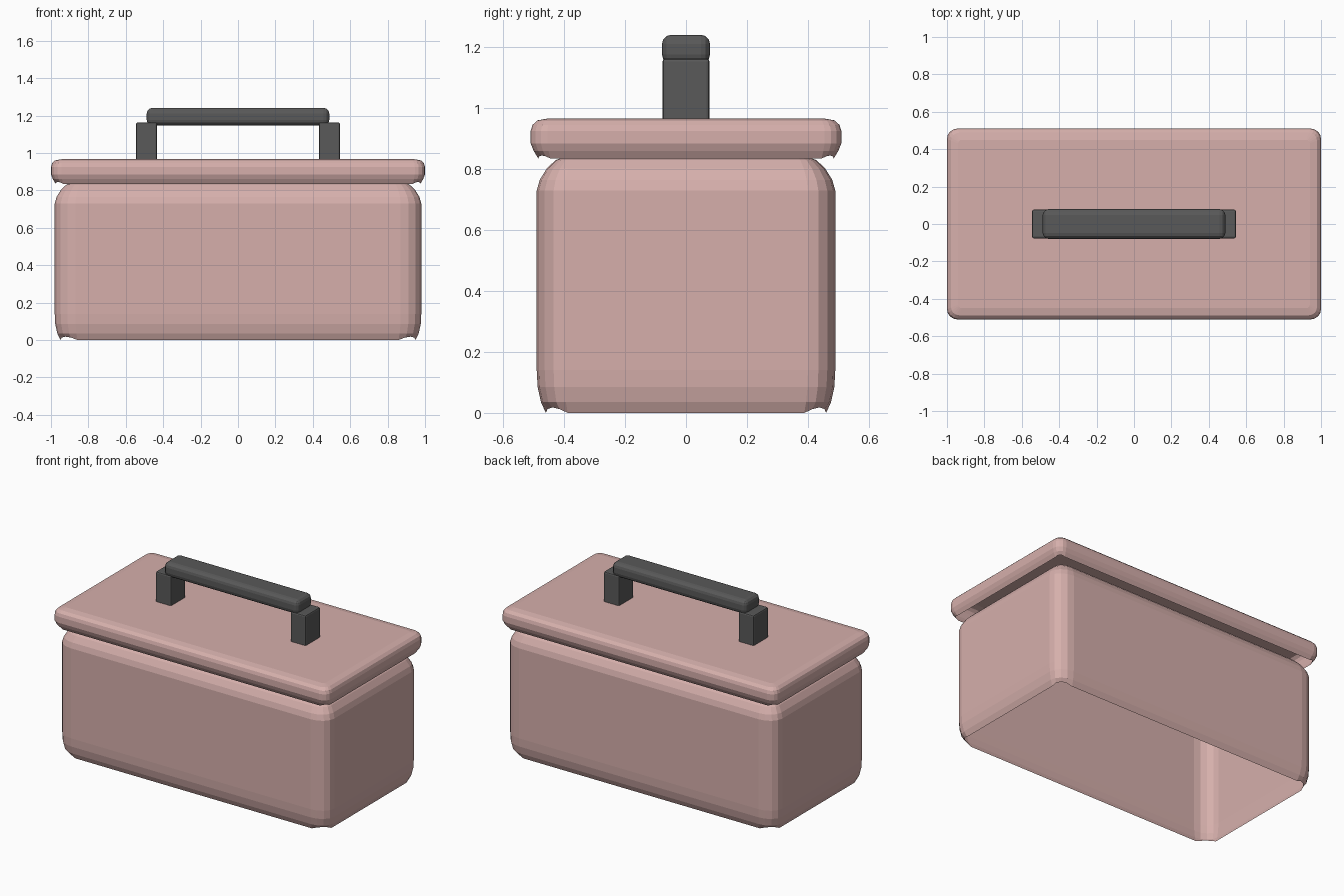
import bpy, bmesh, math

if "Cube" in bpy.data.objects:
    bpy.data.objects.remove(bpy.data.objects["Cube"])


def material(name, rgb):
    m = bpy.data.materials.new(name)
    m.diffuse_color = (*rgb, 1)
    m.use_nodes = True
    m.node_tree.nodes["Principled BSDF"].inputs["Base Color"].default_value = m.diffuse_color
    return m


PINK = material("pink", (0.67, 0.43, 0.41))
DARK = material("dark grey", (0.1, 0.1, 0.1))


def finish(bm, name, mat):
    bmesh.ops.recalc_face_normals(bm, faces=bm.faces)
    mesh = bpy.data.meshes.new(name)
    bm.to_mesh(mesh)
    bm.free()
    ob = bpy.data.objects.new(name, mesh)
    mesh.materials.append(mat)
    bpy.context.collection.objects.link(ob)
    return ob


def shell(name, hx, hy, rx, ry, profile, lift, segs=4):
    """Rounded-rectangle rings (inset, z), open below and capped on top."""
    bm = bmesh.new()
    rings = []
    for k, (inset, z) in enumerate(profile):
        ring = []
        cx, cy = hx - rx - inset * 0.4, hy - ry - inset * 0.4
        ax, ay = rx - inset * 0.6, ry - inset * 0.6
        for q in range(4):
            sx, sy = [(1, 1), (-1, 1), (-1, -1), (1, -1)][q]
            for i in range(segs + 1):
                a = math.pi / 2 * (q + i / segs)
                up = lift * abs(math.sin(2 * a)) if k == 0 else 0
                ring.append(bm.verts.new((sx * cx + ax * math.cos(a),
                                          sy * cy + ay * math.sin(a), z + up)))
        rings.append(ring)
    for lo, hi in zip(rings, rings[1:]):
        for i in range(len(lo)):
            j = (i + 1) % len(lo)
            bm.faces.new((lo[i], lo[j], hi[j], hi[i]))
    bm.faces.new(rings[-1])
    ob = finish(bm, name, mat=PINK)
    # the shell is open, so make sure its top cap faces up
    if ob.data.polygons[-1].normal.z < 0:
        ob.data.flip_normals()
    return ob


def rounded_box(name, lo, hi, bevel, segs):
    bm = bmesh.new()
    bmesh.ops.create_cube(bm, size=1)
    for v in bm.verts:
        v.co = [(a + b) / 2 + c * (b - a) for a, b, c in zip(lo, hi, v.co)]
    bmesh.ops.bevel(bm, geom=bm.edges[:], offset=bevel, segments=segs,
                    profile=0.5, affect='EDGES')
    return finish(bm, name, DARK)


# Box body, open underneath
shell("box_body", 0.98, 0.49, 0.11, 0.09,
      [(0.03, 0), (0.014, 0.035), (0.003, 0.085), (0, 0.14), (0, 0.73),
       (0.01, 0.765), (0.033, 0.802), (0.062, 0.83), (0.10, 0.843)], 0.018)

# Overhanging lid, open underneath
shell("lid", 1.0, 0.51, 0.055, 0.055,
      [(0.025, 0.835), (0.01, 0.86), (0, 0.885), (0, 0.925),
       (0.006, 0.945), (0.022, 0.96), (0.06, 0.967)], 0.01)

# Handle posts and grip
for side, s in (("left", -1), ("right", 1)):
    x = 0.489 * s
    rounded_box(f"handle_post_{side}", (x - 0.056, -0.077, 0.95),
                (x + 0.056, 0.077, 1.163), 0.009, 2)
rounded_box("handle_grip", (-0.488, -0.079, 1.147), (0.488, 0.079, 1.241), 0.03, 3)
